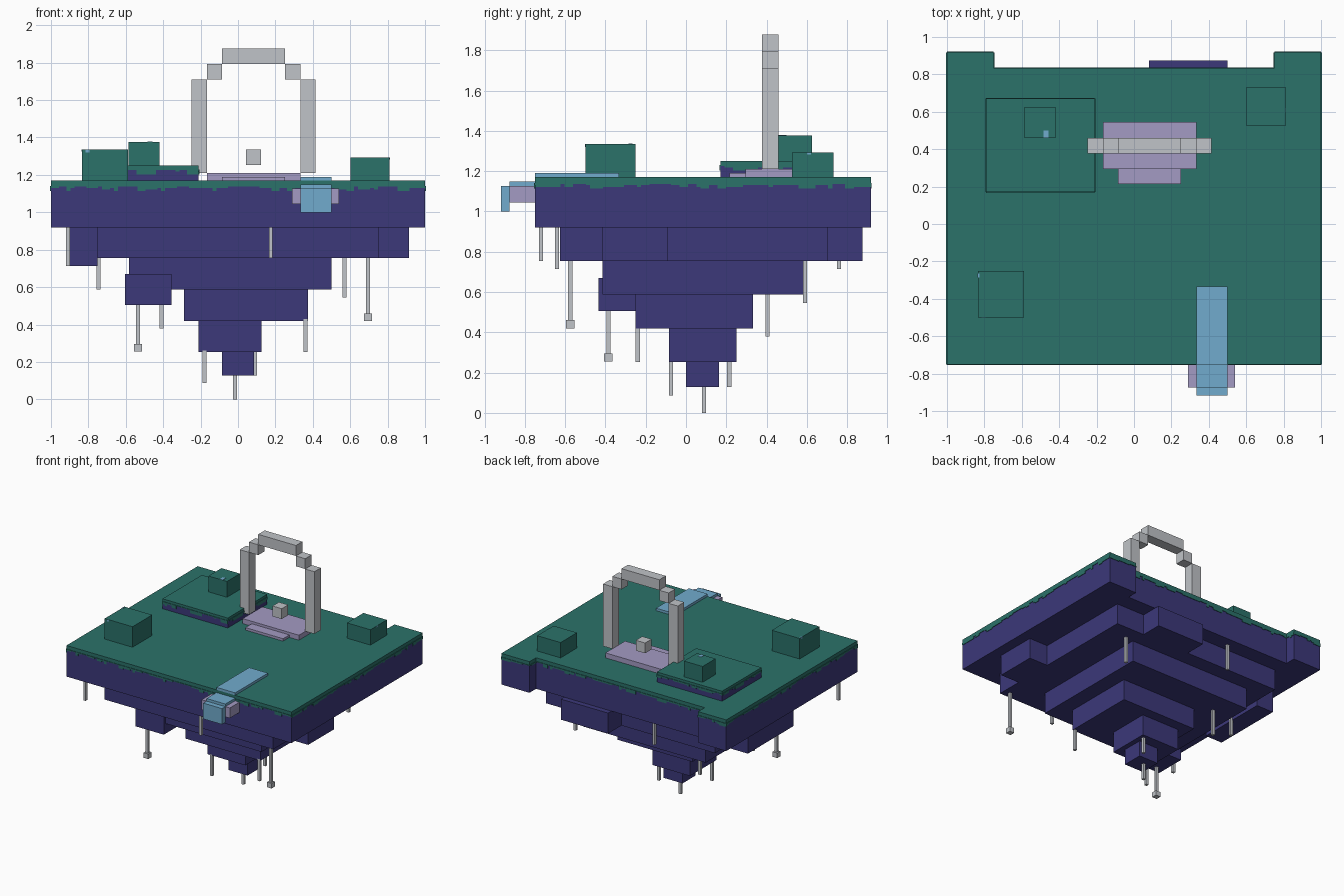
import bpy, bmesh, random
from mathutils import Matrix, Vector

random.seed(7)
cube = bpy.data.objects.get("Cube")
if cube:
    bpy.data.objects.remove(cube, do_unlink=True)


def material(name, rgb):
    m = bpy.data.materials.new(name)
    m.use_nodes = True
    m.diffuse_color = (*rgb, 1)
    m.node_tree.nodes["Principled BSDF"].inputs["Base Color"].default_value = (*rgb, 1)
    return m


GRASS = material("teal grass", (0.024, 0.168, 0.144))
SOIL = material("indigo soil", (0.045, 0.040, 0.195))
STONE = material("pale grey stone", (0.53, 0.55, 0.58))
LILAC = material("lilac stone", (0.367, 0.328, 0.546))
WATER = material("blue water", (0.165, 0.407, 0.61))


def finish(name, bm, mat):
    bmesh.ops.recalc_face_normals(bm, faces=bm.faces)
    me = bpy.data.meshes.new(name)
    bm.to_mesh(me)
    bm.free()
    me.materials.append(mat)
    ob = bpy.data.objects.new(name, me)
    bpy.context.collection.objects.link(ob)
    return ob


def add_box(bm, x, y, z):
    lo, hi = Vector((x[0], y[0], z[0])), Vector((x[1], y[1], z[1]))
    bmesh.ops.create_cube(bm, size=1, matrix=Matrix.Translation((lo + hi) / 2)
                          @ Matrix.Diagonal((*(hi - lo), 1)))


def boxes(name, mat, *parts):
    bm = bmesh.new()
    for p in parts:
        add_box(bm, *p)
    return finish(name, bm, mat)


def prism(name, mat, outline, z0, z1):
    bm = bmesh.new()
    base = bm.faces.new([bm.verts.new((x, y, z0)) for x, y in outline])
    top = bmesh.ops.extrude_face_region(bm, geom=[base], use_keep_orig=True)
    verts = [g for g in top["geom"] if isinstance(g, bmesh.types.BMVert)]
    bmesh.ops.translate(bm, verts=verts, vec=(0, 0, z1 - z0))
    return finish(name, bm, mat)


def drips(name, outline, z, step=0.021):
    """Ragged grass fringe hanging over the soil along an axis-aligned outline."""
    bm = bmesh.new()
    t = 0.004
    for a, b in zip(outline, outline[1:] + outline[:1]):
        a, b = Vector(a), Vector(b)
        count = max(1, round((b - a).length / step))
        i = 0
        while i < count:
            j = min(count, i + random.randint(1, 3))
            p, q = a.lerp(b, i / count), a.lerp(b, j / count)
            depth = random.choice((0.005, 0.012, 0.012, 0.02, 0.028))
            xs, ys = sorted((p.x, q.x)), sorted((p.y, q.y))
            if abs(p.x - q.x) < t:
                xs = (xs[0] - t, xs[1] + t)
            else:
                ys = (ys[0] - t, ys[1] + t)
            add_box(bm, xs, ys, (z - depth, z))
            i = j
    return finish(name, bm, GRASS)


def turf(name, outline, z0, z1, lip):
    """Soil slab with a grass cap and fringe."""
    prism(name + "_soil", SOIL, outline, z0, z1 - lip)
    prism(name + "_grass", GRASS, outline, z1 - lip, z1)
    drips(name + "_fringe", outline, z1 - lip)


# Island top with a notched back edge
turf("island", [(-1, -0.75), (1, -0.75), (1, 0.917), (0.75, 0.917), (0.75, 0.833),
                (-0.75, 0.833), (-0.75, 0.917), (-1, 0.917)], 0.92, 1.17, 0.028)

# Raised mound
turf("mound", [(-0.79, 0.17), (-0.21, 0.17), (-0.21, 0.67), (-0.79, 0.67)], 1.17, 1.25, 0.02)

# Stepped underside
tiers = [((-0.75, 0.75), (-0.625, 0.705), (0.755, 0.92)),
         ((-0.583, 0.5), (-0.415, 0.583), (0.587, 0.755)),
         ((-0.29, 0.375), (-0.25, 0.333), (0.42, 0.587)),
         ((-0.21, 0.125), (-0.085, 0.25), (0.253, 0.42)),
         ((-0.085, 0.085), (0, 0.165), (0.128, 0.253))]
for n, tier in enumerate(tiers, 1):
    boxes(f"underside_tier_{n}", SOIL, tier)

# Lumps on the underside
boxes("left_lump", SOIL, ((0.75, 0.915), (-0.415, -0.09), (0.755, 0.92)))
boxes("right_lump", SOIL, ((-0.9, -0.75), (-0.08, 0.5), (0.713, 0.92)))
boxes("back_lump", SOIL, ((0.08, 0.5), (0.705, 0.875), (0.755, 0.92)))
boxes("front_lump", SOIL, ((-0.605, -0.355), (-0.435, -0.19), (0.505, 0.67)))

# Hanging rods: x, y, bottom, top
rods = [(0.175, -0.72, 0.755, 0.92), (-0.91, -0.64, 0.713, 0.92),
        (0.695, -0.575, 0.44, 0.92), (-0.535, -0.385, 0.28, 0.52),
        (0.36, -0.24, 0.253, 0.43), (-0.18, -0.075, 0.087, 0.26),
        (-0.015, 0.09, 0, 0.13), (0.09, 0.215, 0.128, 0.26),
        (-0.41, 0.405, 0.38, 0.59), (0.57, 0.59, 0.545, 0.76),
        (-0.25, 0.76, 0.713, 0.92), (-0.745, 0.21, 0.587, 0.76)]


def around(c, r):
    return (c - r, c + r)


for n, (x, y, z0, z1) in enumerate(rods, 1):
    boxes(f"hanging_rod_{n}", STONE, (around(x, 0.0105), around(y, 0.0105), (z0, z1)))
for n, (x, y, z) in enumerate([(0.695, -0.575, 0.44), (-0.535, -0.385, 0.275)], 1):
    boxes(f"rod_weight_{n}", STONE, (around(x, 0.021), around(y, 0.021), around(z, 0.02)))

# Bushes
boxes("front_bush", GRASS, ((-0.835, -0.588), (-0.5, -0.25), (1.17, 1.335)))
boxes("mound_bush", GRASS, ((-0.585, -0.42), (0.46, 0.625), (1.25, 1.377)))
boxes("back_bush", GRASS, ((0.602, 0.81), (0.525, 0.733), (1.17, 1.293)))

# Small blue flecks on the bushes
boxes("bush_flecks", WATER,
      ((-0.485, -0.458), (0.46, 0.5), (1.377, 1.379)),
      ((-0.815, -0.795), (-0.502, -0.5), (1.32, 1.335)),
      ((-0.837, -0.825), (-0.285, -0.265), (1.325, 1.336)),
      ((0.81, 0.812), (0.6, 0.62), (1.283, 1.293)))

# Shrine platform with its step
boxes("platform", LILAC, ((-0.165, 0.335), (0.295, 0.545), (1.17, 1.21)))
boxes("platform_step", LILAC, ((-0.085, 0.25), (0.215, 0.295), (1.17, 1.19)))

# Arch, mirrored about its own centre
MID, DEPTH = 0.083, (0.378, 0.46)
for side, s in (("left", 1), ("right", -1)):
    for part, r0, r1, z in (("post", 0.25, 0.332, (1.21, 1.71)),
                            ("shoulder", 0.168, 0.25, (1.71, 1.793))):
        xs = sorted((MID + s * r0, MID + s * r1))
        boxes(f"arch_{side}_{part}", STONE, (xs, DEPTH, z))
boxes("arch_lintel", STONE, (around(MID, 0.168), DEPTH, (1.793, 1.877)))
boxes("floating_block", STONE, (around(MID, 0.041), DEPTH, (1.252, 1.335)))

# Stream and spout
STREAM = (0.333, 0.5)
boxes("stream", WATER, (STREAM, (-0.75, -0.333), (1.168, 1.19)))
boxes("spout", LILAC, ((0.29, 0.54), (-0.875, -0.75), (1.045, 1.127)))
boxes("spout_water", WATER, (STREAM, (-0.875, -0.75), (1.127, 1.148)))
boxes("waterfall", WATER, (STREAM, (-0.917, -0.875), (1.0, 1.127)))
